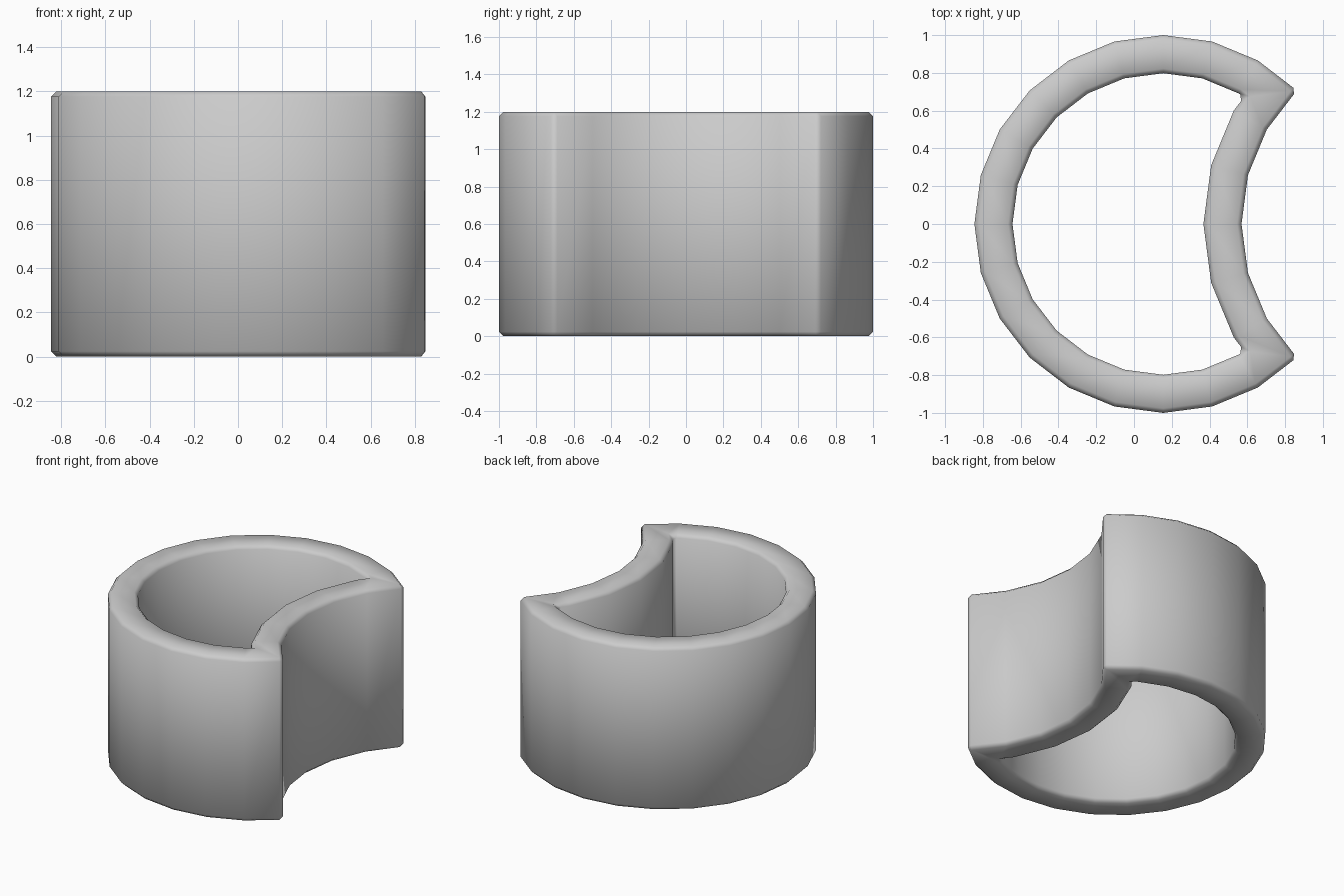
import bpy, bmesh
from math import cos, sin, pi, sqrt

if "Cube" in bpy.data.objects:
    bpy.data.objects.remove(bpy.data.objects["Cube"])

CX, HEIGHT, WALL, BEVEL = 0.155, 1.2, 0.2, 0.024
STEP = pi / 12  # 24-sided arcs


def arc(cx, start, count, direction):
    """Points on a unit arc, counted in 15 degree steps."""
    return [(cx + cos((start + direction * i) * STEP),
             sin((start + direction * i) * STEP)) for i in range(count)]


# Crescent outline: large outer arc, then the concave bite
outline = arc(CX, 3, 19, 1) + arc(CX + sqrt(2), 14, 5, -1)

# Upright wall sheet following the outline
bm = bmesh.new()
low = [bm.verts.new((x, y, 0)) for x, y in outline]
high = [bm.verts.new((x, y, HEIGHT)) for x, y in outline]
n = len(outline)
for i in range(n):
    j = (i + 1) % n
    bm.faces.new((low[i], low[j], high[j], high[i]))
mesh = bpy.data.meshes.new("crescent_tube")
bm.to_mesh(mesh)
bm.free()
tube = bpy.data.objects.new("crescent_tube", mesh)
bpy.context.collection.objects.link(tube)

# Wall thickness inward, then small edge chamfers
solid = tube.modifiers.new("wall", 'SOLIDIFY')
solid.thickness = WALL
solid.offset = -1
solid.use_even_offset = True
bevel = tube.modifiers.new("edges", 'BEVEL')
bevel.width = BEVEL
bevel.segments = 1
bevel.limit_method = 'ANGLE'
bevel.angle_limit = 0.6

# Smooth shading across the arcs and chamfers
for poly in mesh.polygons:
    poly.use_smooth = True
